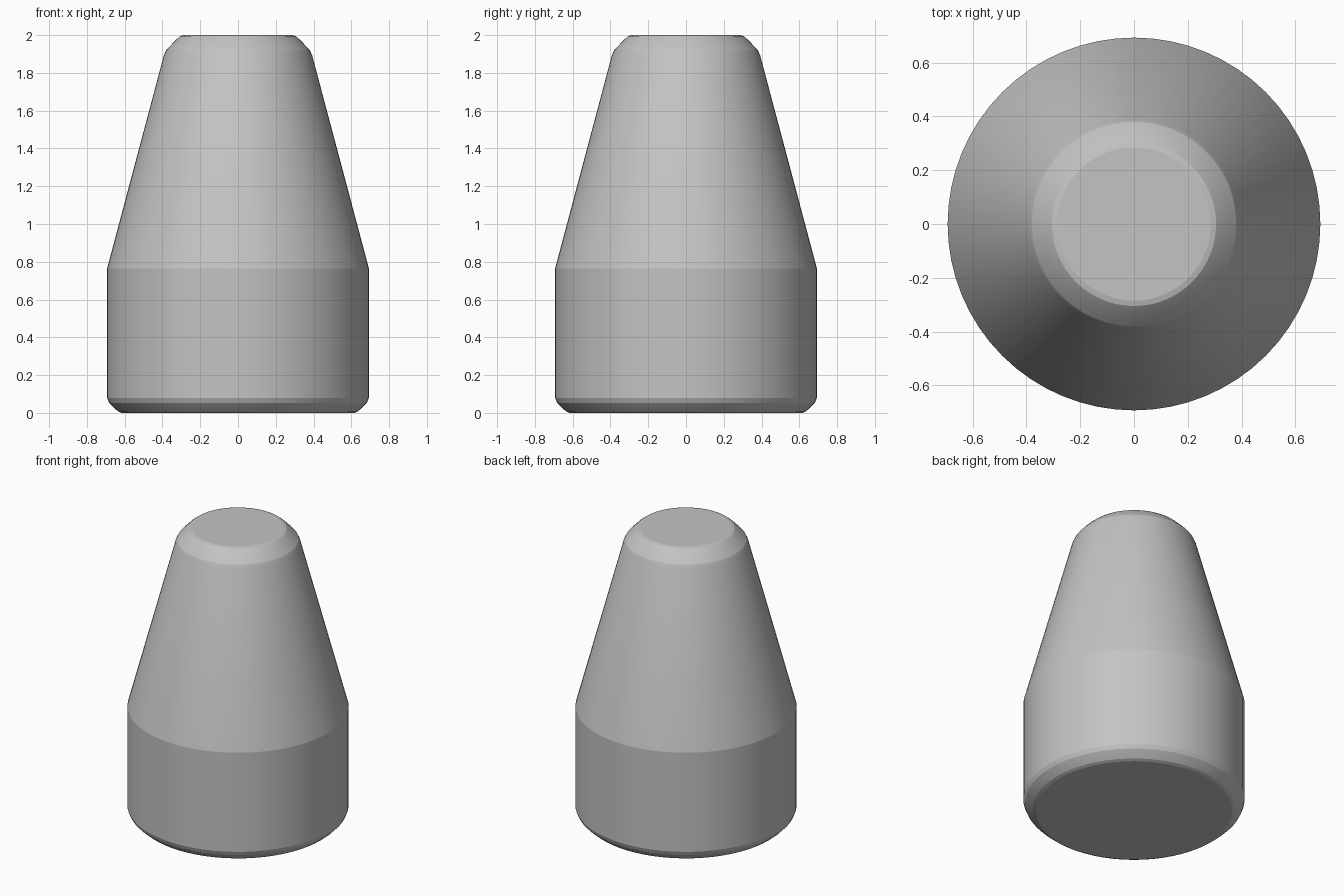
import bpy, bmesh, math

if "Cube" in bpy.data.objects:
    bpy.data.objects.remove(bpy.data.objects["Cube"])

# Turned profile: (radius, height)
PROFILE = [(0.615, 0.0), (0.635, 0.008), (0.66, 0.03), (0.682, 0.053), (0.693, 0.08),
           (0.693, 0.765), (0.392, 1.895), (0.38, 1.92), (0.362, 1.94),
           (0.325, 1.978), (0.305, 1.995), (0.285, 2.0)]
SIDES = 64

grey = bpy.data.materials.new("plain_grey")
grey.diffuse_color = (0.55, 0.55, 0.55, 1.0)
grey.use_nodes = True
grey.node_tree.nodes["Principled BSDF"].inputs["Base Color"].default_value = grey.diffuse_color

# Revolve the profile around z
bm = bmesh.new()
rings = []
for r, z in PROFILE:
    rings.append([bm.verts.new((r * math.cos(2 * math.pi * i / SIDES),
                                r * math.sin(2 * math.pi * i / SIDES), z))
                  for i in range(SIDES)])
for low, high in zip(rings, rings[1:]):
    for i in range(SIDES):
        j = (i + 1) % SIDES
        bm.faces.new((low[i], low[j], high[j], high[i]))

# Flat bottom and top caps
bm.faces.new(list(reversed(rings[0])))
bm.faces.new(rings[-1])

mesh = bpy.data.meshes.new("tapered_plug")
bm.to_mesh(mesh)
bm.free()
mesh.materials.append(grey)
plug = bpy.data.objects.new("tapered_plug", mesh)
bpy.context.collection.objects.link(plug)

# Smooth sides, crisp shoulder
bpy.context.view_layer.objects.active = plug
plug.select_set(True)
bpy.ops.object.shade_smooth_by_angle(angle=math.radians(14))
